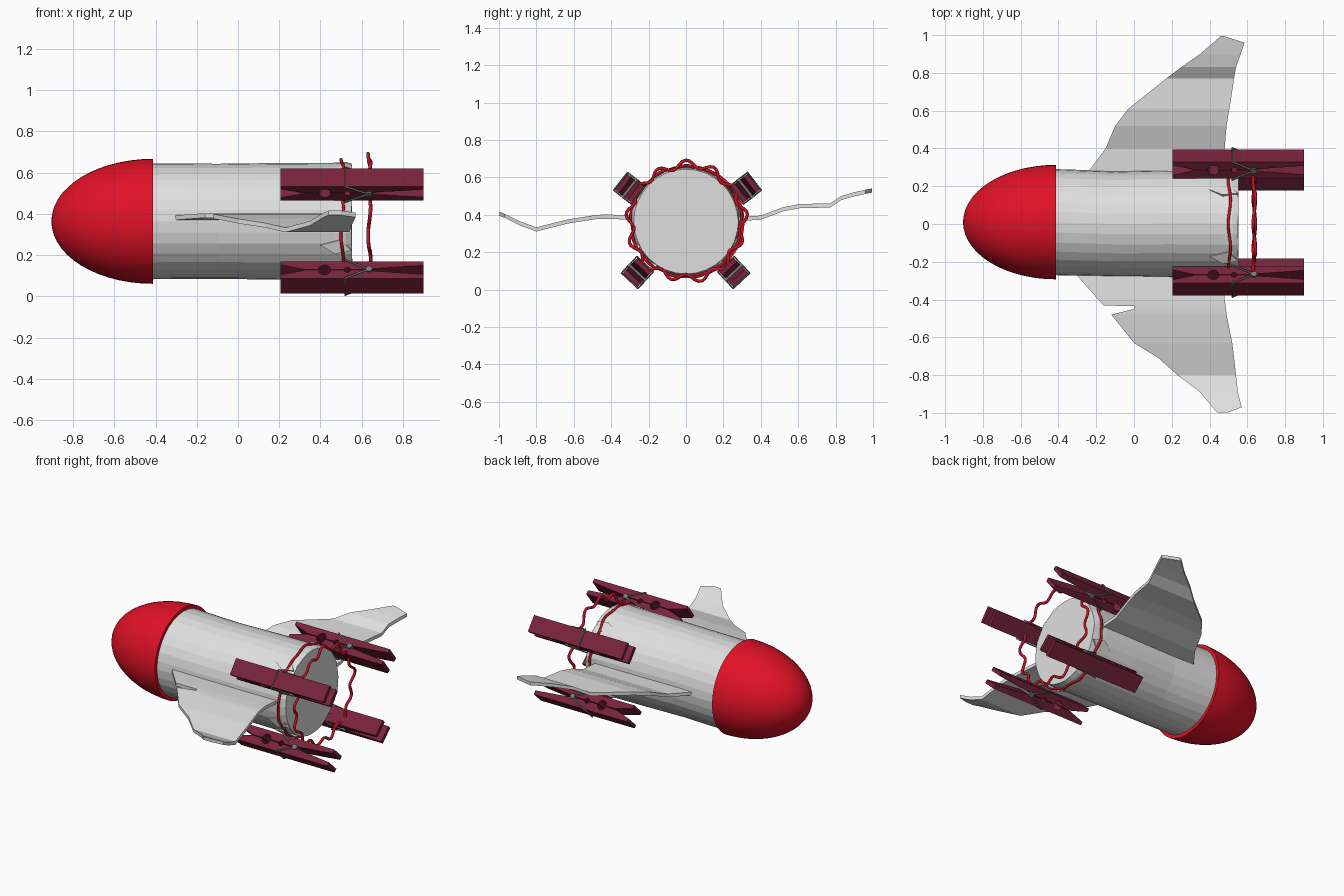
import bpy, bmesh, math, random
from mathutils import Vector

random.seed(4)
if "Cube" in bpy.data.objects:
    bpy.data.objects.remove(bpy.data.objects["Cube"])

AXIS_Z = 0.364
TAU = math.tau


def material(name, r, g, b):
    m = bpy.data.materials.new(name)
    m.use_nodes = True
    m.diffuse_color = (r, g, b, 1)
    m.node_tree.nodes["Principled BSDF"].inputs["Base Color"].default_value = (r, g, b, 1)
    return m


WHITE = material("paper_white", 0.74, 0.74, 0.74)
RED = material("nose_red", 0.75, 0.006, 0.02)
MAROON = material("peg_maroon", 0.19, 0.017, 0.045)
STRING = material("string_red", 0.58, 0.006, 0.02)
STEEL = material("wire_grey", 0.2, 0.2, 0.2)


def finish(bm, name, mat):
    bmesh.ops.recalc_face_normals(bm, faces=bm.faces)
    me = bpy.data.meshes.new(name)
    bm.to_mesh(me)
    bm.free()
    me.materials.append(mat)
    ob = bpy.data.objects.new(name, me)
    bpy.context.collection.objects.link(ob)
    return ob


def loft(name, rings, mat):
    """Join rings of points into a closed skin with capped ends."""
    bm = bmesh.new()
    loops = [[bm.verts.new(p) for p in ring] for ring in rings]
    for a, b in zip(loops, loops[1:]):
        for i in range(len(a)):
            j = (i + 1) % len(a)
            bm.faces.new((a[i], a[j], b[j], b[i]))
    bm.faces.new(loops[0])
    bm.faces.new(loops[-1])
    return finish(bm, name, mat)


def circle(x, r, n, y=0.0, jitter=0.0):
    return [(x + random.uniform(-jitter, jitter),
             y + (r + random.uniform(-jitter, jitter)) * math.cos(TAU * i / n),
             AXIS_Z + r * math.sin(TAU * i / n)) for i in range(n)]


def tube(name, points, radius, mat, closed=False):
    cu = bpy.data.curves.new(name, 'CURVE')
    cu.dimensions = '3D'
    cu.bevel_depth = radius
    cu.bevel_resolution = 1
    cu.use_fill_caps = True
    sp = cu.splines.new('POLY')
    sp.points.add(len(points) - 1)
    for p, co in zip(sp.points, points):
        p.co = (*co, 1)
    sp.use_cyclic_u = closed
    cu.materials.append(mat)
    ob = bpy.data.objects.new(name, cu)
    bpy.context.collection.objects.link(ob)


# Nose: half ellipsoid, smooth
steps = 14
nose = loft("nose_cone", [circle(-0.413 - 0.492 * math.cos(t), 0.303 * math.sin(t), 48, 0.01)
                          for t in (math.pi / 2 * max(k, 0.15) / steps for k in range(steps + 1))], RED)
bpy.context.view_layer.objects.active = nose
nose.select_set(True)
bpy.ops.object.shade_smooth_by_angle()
nose.select_set(False)

# Body: rolled paper tube, slightly crumpled at the tail
loft("body_tube", [circle(-0.42, 0.281, 32, 0.01), circle(-0.1, 0.279, 32, 0.0, 0.002),
                   circle(0.2, 0.283, 32, 0.002, 0.003), circle(0.46, 0.284, 32, 0.002, 0.004),
                   circle(0.52, 0.288, 32, 0.0, 0.006), circle(0.552, 0.28, 32, 0.0, 0.003)], WHITE)

# Folded paper scraps around the tail edge
for n, ang in enumerate((52, 128, 205, 232, 308, 335)):
    a = math.radians(ang)
    ring = []
    for x, da, r in ((0.40, -0.02, 0.288), (0.47, 0.12, 0.30), (0.55, 0.07, 0.293), (0.50, -0.12, 0.29)):
        ring.append(Vector((x, r * math.cos(a + da), AXIS_Z + r * math.sin(a + da))))
    inward = Vector((0, -math.cos(a), -math.sin(a))) * 0.015
    loft(f"tail_fold_{n + 1}", [ring, [p + inward for p in ring]], WHITE)


# Wings: stations of (y, leading x, trailing x, z)
def wing(name, stations):
    h = 0.011
    loft(name, [[(a, y, z - h), (b, y, z - h), (b, y, z + h), (a, y, z + h)]
                for y, a, b, z in stations], WHITE)


wing("left_wing", [(0.24, -0.27, 0.48, 0.375), (0.40, -0.15, 0.48, 0.385), (0.52, -0.10, 0.49, 0.43),
                   (0.61, -0.03, 0.505, 0.447), (0.77, 0.17, 0.53, 0.45), (0.83, 0.25, 0.54, 0.49),
                   (0.90, 0.35, 0.565, 0.51), (0.96, 0.42, 0.585, 0.523), (0.995, 0.46, 0.475, 0.53)])
wing("right_wing", [(-0.24, -0.33, 0.48, 0.38), (-0.40, -0.19, 0.48, 0.39), (-0.432, -0.16, 0.485, 0.39),
                    (-0.434, 0.0, 0.485, 0.39), (-0.45, 0.0, 0.487, 0.39), (-0.48, -0.12, 0.49, 0.388),
                    (-0.63, 0.0, 0.52, 0.365), (-0.71, 0.13, 0.53, 0.345), (-0.80, 0.23, 0.54, 0.322),
                    (-0.89, 0.35, 0.55, 0.355), (-0.97, 0.415, 0.57, 0.395), (-0.997, 0.44, 0.50, 0.405)])


# Clothes pegs: two mirrored legs with jaw flare, two holes and a handle taper
def notch(cx, r):
    return [(cx + r * math.cos(t), 0.002 + r * math.sin(t))
            for t in (math.pi * k / 6 for k in range(7))]


LEG = [(0.205, 0.056), (0.90, 0.056), (0.90, 0.03), (0.66, 0.008), (0.62, 0.002),
       *notch(0.53, 0.015), *notch(0.42, 0.03), (0.32, 0.002), (0.205, 0.034)]
HALF = 0.054


def peg(name, y, z, degrees):
    a = math.radians(degrees)
    radial = Vector((0, math.cos(a), math.sin(a)))
    tangent = Vector((0, -math.sin(a), math.cos(a)))

    def place(x, r, t):
        return Vector((x, y, z)) + radial * r + tangent * t

    for label, s in (("outer", 1), ("inner", -1)):
        loft(f"{name}_{label}_leg", [[place(x, s * r, t) for x, r in LEG] for t in (-HALF, HALF)], MAROON)
        # spring arm reaching over the back of this leg
        tube(f"{name}_{label}_spring_arm",
             [place(0.635, 0, -HALF - 0.006), place(0.52, s * 0.06, -HALF - 0.006),
              place(0.52, s * 0.06, HALF + 0.006), place(0.635, 0, HALF + 0.006)], 0.005, STEEL)
    tube(f"{name}_spring_coil", [place(0.635, 0, -HALF - 0.01), place(0.635, 0, HALF + 0.01)], 0.018, STEEL)


peg("upper_left_peg", 0.318, 0.542, 38)
peg("upper_right_peg", -0.302, 0.542, 142)
peg("lower_left_peg", 0.255, 0.092, -47)
peg("lower_right_peg", -0.26, 0.092, 227)


# Wavy strings: one on the tube edge, one strung between the pegs
def string(name, x, radius, wave, waves, thick):
    pts = []
    for i in range(120):
        t = TAU * i / 120
        r = radius + wave * math.sin(waves * t) + wave * 0.3 * math.sin(5 * t + 1)
        pts.append((x + 0.006 * math.sin(7 * t), r * math.cos(t), AXIS_Z + r * math.sin(t)))
    tube(name, pts, thick, STRING, True)


string("tail_string", 0.505, 0.294, 0.005, 13, 0.008)
string("peg_string", 0.637, 0.305, 0.02, 13, 0.009)
